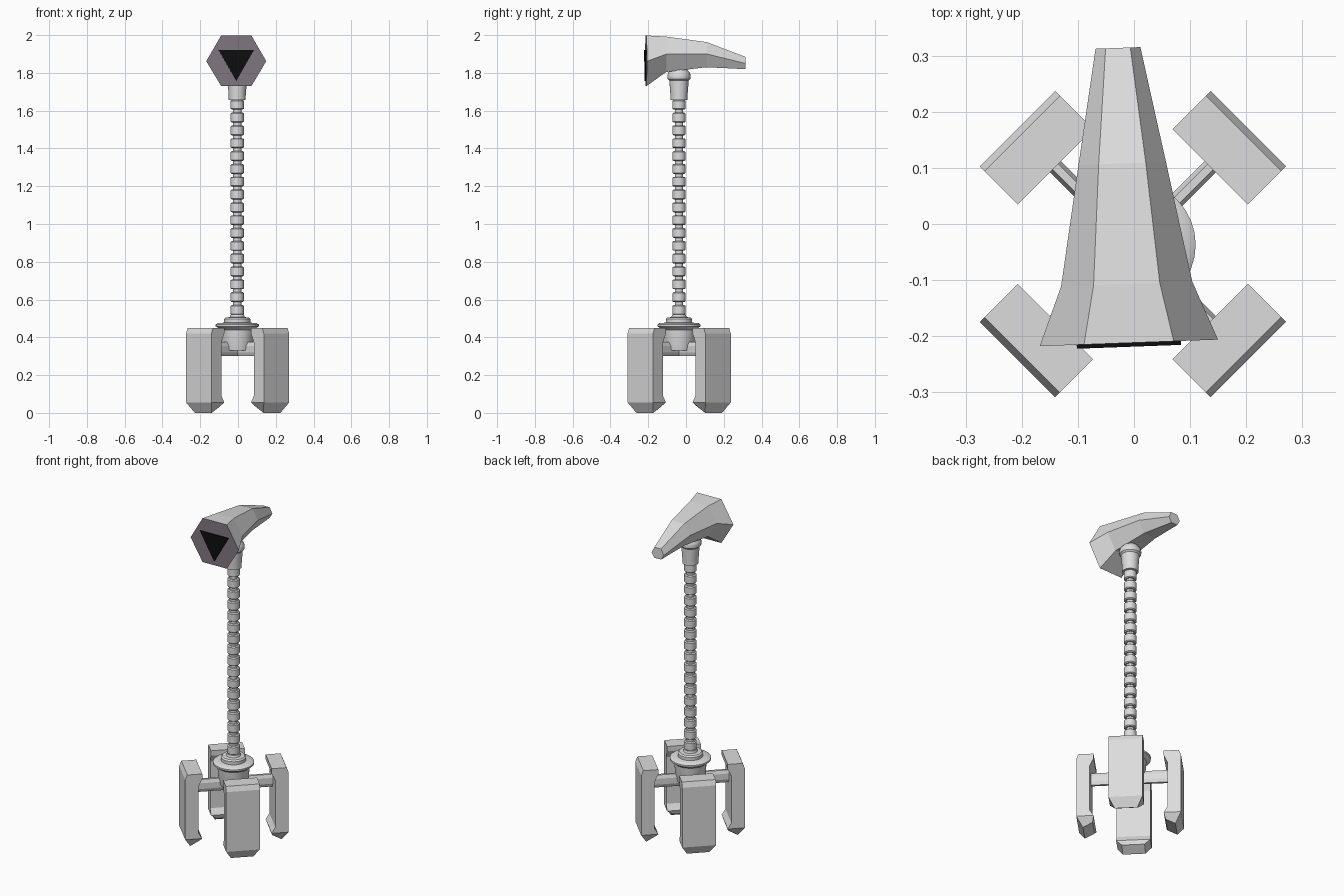
import bpy, bmesh, math
from mathutils import Matrix, Vector

if "Cube" in bpy.data.objects:
    bpy.data.objects.remove(bpy.data.objects["Cube"])

CX, CY = -0.004, -0.037          # axis of the pole and base


def material(name, rgb):
    m = bpy.data.materials.new(name)
    m.diffuse_color = (*rgb, 1)
    m.use_nodes = True
    m.node_tree.nodes["Principled BSDF"].inputs["Base Color"].default_value = m.diffuse_color
    return m


GREY = material("light grey", (0.72, 0.72, 0.72))
FACE = material("purple grey", (0.22, 0.185, 0.22))
RIM = material("pale purple", (0.42, 0.37, 0.43))
BLACK = material("black", (0.004, 0.004, 0.004))


def finish(name, bm, mats, matrix=None, smooth=False):
    if matrix:
        bm.transform(matrix)
    bmesh.ops.recalc_face_normals(bm, faces=bm.faces)
    me = bpy.data.meshes.new(name)
    bm.to_mesh(me)
    bm.free()
    for m in mats:
        me.materials.append(m)
    ob = bpy.data.objects.new(name, me)
    bpy.context.collection.objects.link(ob)
    if smooth:
        bpy.ops.object.select_all(action='DESELECT')
        ob.select_set(True)
        bpy.context.view_layer.objects.active = ob
        bpy.ops.object.shade_smooth_by_angle(angle=math.radians(35))
    return ob


def loft(rings):
    """Skin a list of rings with equal point counts and cap both ends."""
    bm = bmesh.new()
    vs = [[bm.verts.new(p) for p in ring] for ring in rings]
    n = len(vs[0])
    for a, b in zip(vs, vs[1:]):
        for i in range(n):
            j = (i + 1) % n
            bm.faces.new((a[i], a[j], b[j], b[i]))
    first = bm.faces.new(vs[0])
    bm.faces.new(vs[-1])
    return bm, first


def lathe(name, profile, sides=24):
    """Solid of revolution around the pole axis from (radius, z) points."""
    rings = [[(CX + r * math.cos(math.tau * i / sides),
               CY + r * math.sin(math.tau * i / sides), z) for i in range(sides)]
             for r, z in profile]
    return finish(name, loft(rings)[0], [GREY], smooth=True)


# Base hub with its flange and collar
lathe("hub", [(0.075, 0.33), (0.085, 0.38), (0.09, 0.44), (0.104, 0.452), (0.114, 0.458),
              (0.114, 0.468), (0.104, 0.475), (0.07, 0.478), (0.07, 0.497),
              (0.062, 0.505), (0.04, 0.507), (0.036, 0.52)], 32)

# Pole core and stacked neck beads
lathe("pole_core", [(0.022, 0.5), (0.022, 1.67)], 16)
for k in range(17):
    z = 0.545 + k * 0.0679
    lathe("neck_bead", [(0.029, z - 0.026), (0.035, z - 0.021),
                        (0.035, z + 0.021), (0.029, z + 0.026)], 16)

# Socket and rounded joint below the head
lathe("head_socket", [(0.045, 1.656), (0.045, 1.68), (0.051, 1.755), (0.051, 1.765)])
lathe("head_joint", [(0.05, 1.758), (0.06, 1.768), (0.062, 1.782), (0.058, 1.8),
                     (0.045, 1.815), (0.03, 1.84)])

# Four legs and struts on the diagonals
# leg rings: inner radius offset, inner z, outer radius offset, outer z, half width
LEG = [(-0.048, 0.45, 0.036, 0.45, 0.095), (-0.048, 0.42, 0.048, 0.42, 0.095),
       (-0.027, 0.375, 0.048, 0.375, 0.095), (-0.027, 0.09, 0.048, 0.09, 0.095),
       (-0.048, 0.055, 0.048, 0.055, 0.095), (-0.04, 0.03, 0.014, 0.0, 0.063)]
STRUT = [(-0.007, 0.30), (0.007, 0.30), (0.014, 0.32), (0.014, 0.355),
         (0.007, 0.375), (-0.007, 0.375), (-0.014, 0.355), (-0.014, 0.32)]
R = 0.243
for k in range(4):
    mat = Matrix.Translation((CX + 0.002, CY + 0.001, 0)) @ \
        Matrix.Rotation(math.pi / 4 + k * math.pi / 2, 4, 'Z')
    rings = [[(R + ri, -t, zi), (R + ro, -t, zo), (R + ro, t, zo), (R + ri, t, zi)]
             for ri, zi, ro, zo, t in LEG]
    finish("leg", loft(rings)[0], [GREY], mat)
    rings = [[(r, y, z) for y, z in STRUT] for r in (0.0, R - 0.02)]
    finish("strut", loft(rings)[0], [GREY], mat)

# Hammer-shaped head: six-sided sections tapering to the back
# y, half width, flat half width, top z, middle z, bottom z
HEAD = [(-0.212, 0.159, 0.080, 1.998, 1.862, 1.73),
        (-0.107, 0.117, 0.059, 1.992, 1.90, 1.805),
        (0.108, 0.078, 0.042, 1.963, 1.90, 1.83),
        (0.314, 0.040, 0.022, 1.885, 1.85, 1.82)]
turn = Matrix.Translation((-0.017, 0, 0)) @ Matrix.Rotation(0.037, 4, 'Z')
rings = [[(-w, y, zm), (-f, y, zt), (f, y, zt), (w, y, zm), (f, y, zb), (-f, y, zb)]
         for y, w, f, zt, zm, zb in HEAD]
bm, front = loft(rings)
# Coloured striking face with a pale rim
rim = bmesh.ops.inset_region(bm, faces=[front], thickness=0.009)["faces"]
for f in rim:
    f.material_index = 2
front.material_index = 1
finish("head", bm, [GREY, FACE, RIM], turn)

# Plain dark triangular plate on the striking face
tri = [(-0.093, 1.92), (0.093, 1.92), (0.0, 1.757)]
bm, _ = loft([[(x, y, z) for x, z in tri] for y in (-0.211, -0.219)])
finish("face_plate", bm, [BLACK], turn)
